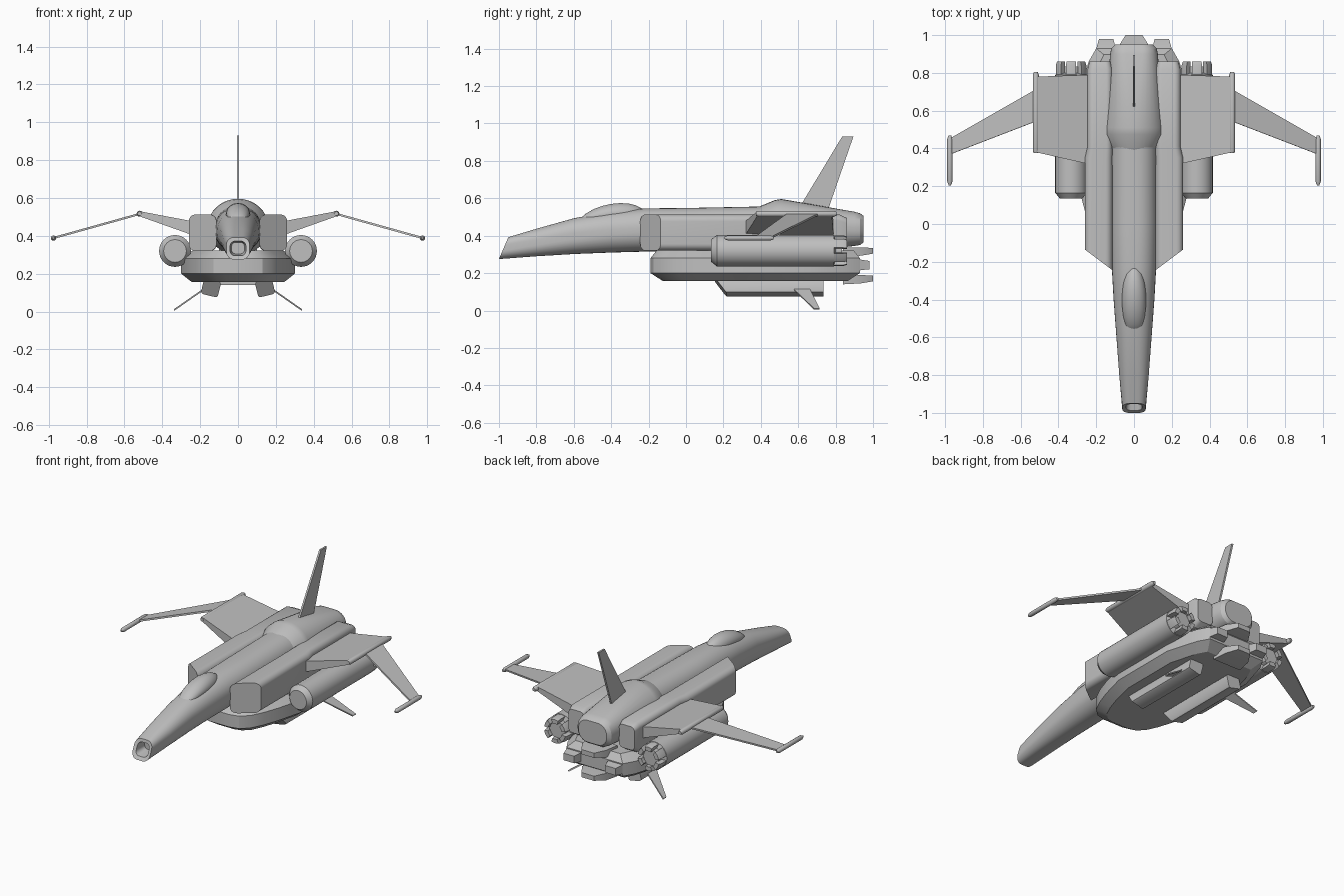
import bpy, bmesh, math
from mathutils import Vector, Matrix

cube = bpy.data.objects.get("Cube")
if cube:
    bpy.data.objects.remove(cube, do_unlink=True)

grey = bpy.data.materials.new("hull grey")
grey.use_nodes = True
GREY = (0.52, 0.52, 0.52, 1)
grey.diffuse_color = GREY
bsdf = next(n for n in grey.node_tree.nodes if n.type == 'BSDF_PRINCIPLED')
bsdf.inputs["Base Color"].default_value = GREY


def loft(name, rings, mirror=False, angle=30):
    """Skin a list of equal-length closed rings and cap both ends."""
    bm = bmesh.new()
    loops = [[bm.verts.new(p) for p in ring] for ring in rings]
    n = len(loops[0])
    for a, b in zip(loops, loops[1:]):
        for i in range(n):
            j = (i + 1) % n
            bm.faces.new((a[i], a[j], b[j], b[i]))
    bm.faces.new(loops[0][::-1])
    bm.faces.new(loops[-1])
    bmesh.ops.remove_doubles(bm, verts=bm.verts[:], dist=1e-5)
    bmesh.ops.recalc_face_normals(bm, faces=bm.faces[:])
    mesh = bpy.data.meshes.new(name)
    bm.to_mesh(mesh)
    bm.free()
    mesh.materials.append(grey)
    ob = bpy.data.objects.new(name, mesh)
    bpy.context.scene.collection.objects.link(ob)
    bpy.ops.object.select_all(action='DESELECT')
    ob.select_set(True)
    bpy.context.view_layer.objects.active = ob
    bpy.ops.object.shade_smooth_by_angle(angle=math.radians(angle))
    if mirror:
        mod = ob.modifiers.new("Mirror", 'MIRROR')
        mod.use_mirror_merge = False
    return ob


def section(y, x, z0, z1, hw, round_=1.0, dydx=0.0, dydz=0.0, steps=8):
    """Cross-section facing y; round_ = 1 is an ellipse, less is a rounded box."""
    hh, zc = (z1 - z0) / 2, (z0 + z1) / 2
    r = min(hw, hh) if round_ < 1 else None
    rx, rz = (hw, hh) if r is None else (r * round_, r * round_)
    pts = []
    for q, (sx, sz) in enumerate([(1, 1), (-1, 1), (-1, -1), (1, -1)]):
        for k in range(steps + 1):
            a = math.pi / 2 * (q + k / steps)
            dx = sx * (hw - rx) + rx * math.cos(a)
            dz = sz * (hh - rz) + rz * math.sin(a)
            pts.append((x + dx, y + dydx * dx + dydz * dz, zc + dz))
    return pts


def box(x0, x1, y, z0, z1):
    return [(x0, y, z0), (x1, y, z0), (x1, y, z1), (x0, y, z1)]


def plate(name, outline, thick, mirror=False):
    """Flat panel with the given 3D outline, thickened along its normal."""
    p = [Vector(v) for v in outline]
    n = (p[1] - p[0]).cross(p[2] - p[0]).normalized() * thick / 2
    return loft(name, [[v - n for v in p], [v + n for v in p]], mirror)


# Fuselage with hollow, raked nose
loft("fuselage", [
    section(-0.90, 0, 0.305, 0.365, 0.034, 0.7),
    section(-0.97, 0, 0.295, 0.372, 0.042, 0.7, dydz=0.43),
    section(-0.975, 0, 0.275, 0.392, 0.062, 0.7, dydz=0.43),
    section(-0.80, 0, 0.290, 0.437, 0.078, 0.8),
    section(-0.60, 0, 0.302, 0.493, 0.093, 0.85),
    section(-0.40, 0, 0.310, 0.530, 0.108, 0.9),
    section(-0.22, 0, 0.315, 0.546, 0.118, 0.9),
    section(0.00, 0, 0.318, 0.548, 0.122, 0.9),
    section(0.45, 0, 0.320, 0.557, 0.122, 0.9),
])

# Canopy blister
loft("canopy", [section(-0.40 + 0.19 * math.sin(t), 0, 0.46,
                        0.46 + 0.008 + 0.102 * math.cos(t) + 0.03 * math.sin(t),
                        0.002 + 0.062 * math.cos(t))
                for t in [math.pi * (i / 12 - 0.5) for i in range(13)]])

# Flared rear engine casing
loft("rear_casing", [
    section(0.39, 0, 0.325, 0.555, 0.120),
    section(0.475, 0, 0.300, 0.590, 0.163),
    section(0.51, 0, 0.300, 0.596, 0.160),
    section(0.90, 0, 0.345, 0.528, 0.126, 0.9),
    section(0.93, 0, 0.350, 0.520, 0.120, 0.9),
    section(0.95, 0, 0.365, 0.505, 0.100, 0.9),
])

# Side intake boxes with swept front faces
loft("intake_boxes", [
    section(-0.19, 0.187, 0.32, 0.513, 0.073, 0.5, dydx=0.75),
    section(0.35, 0.187, 0.32, 0.513, 0.073, 0.5),
    section(0.41, 0.180, 0.32, 0.513, 0.066, 0.5),
    section(0.82, 0.180, 0.32, 0.513, 0.066, 0.5),
    section(0.86, 0.180, 0.345, 0.495, 0.055, 0.5),
], mirror=True)

# Lower hull: plan outline stacked in chamfered layers
half = [(0.07, -0.19), (0.13, -0.175), (0.18, -0.13), (0.22, -0.05),
        (0.255, 0.05), (0.30, 0.22), (0.30, 0.66), (0.24, 0.86), (0.20, 0.93)]
plan = half + [(-x, y) for x, y in reversed(half)]
layers = [(0.157, 0.82, 0.88), (0.20, 1, 1), (0.28, 1, 1), (0.322, 0.80, 0.94)]
loft("lower_hull", [[(x * sx, 0.37 + (y - 0.37) * sy, z) for x, y in plan]
                    for z, sx, sy in layers], angle=25)

# Thruster blocks on the hull's tail
for label, z in (("upper", 0.318), ("lower", 0.17)):
    loft(label + "_tail_block", [box(-0.10, 0.10, 0.84, z - 0.03, z + 0.02),
                                 box(-0.085, 0.085, 0.935, z - 0.025, z + 0.02),
                                 box(-0.045, 0.045, 1.0, z - 0.014, z + 0.016)])
loft("side_tail_blocks", [box(0.09, 0.21, 0.90, 0.21, 0.28),
                          box(0.10, 0.195, 0.945, 0.217, 0.27),
                          box(0.11, 0.185, 0.98, 0.22, 0.265)], mirror=True)

# Side engines
EX, EZ = 0.333, 0.32
loft("side_engines", [section(y, EX, EZ - r, EZ + r, r) for y, r in
                      ((0.135, 0.06), (0.165, 0.084), (0.79, 0.084),
                       (0.80, 0.055), (0.835, 0.055))], mirror=True)

# Nozzle petals around each engine
for i in range(6):
    rings = []
    for y, grow in ((0.78, 0), (0.84, 0), (0.86, -0.006)):
        ring = []
        for r, offs in ((0.05, (-1, 0, 1)), (0.082 + grow, (1, 0, -1))):
            for o in offs:
                a = math.radians(60 * i + 30 + 19 * o)
                ring.append((EX + r * math.cos(a), y, EZ + r * math.sin(a)))
        rings.append(ring)
    loft("nozzle_petal_%d" % (i + 1), rings, mirror=True)

# Inner wings: thick wedges with a tip rail
loft("inner_wings", [
    [(0.23, 0.315, 0.40), (0.23, 0.79, 0.40), (0.23, 0.79, 0.475), (0.23, 0.315, 0.475)],
    [(0.52, 0.38, 0.503), (0.52, 0.78, 0.503), (0.52, 0.78, 0.53), (0.52, 0.38, 0.53)],
], mirror=True)
loft("wing_rails", [section(y, 0.52, 0.517 - r, 0.517 + r, r, steps=3)
                    for y, r in ((0.375, 0.011), (0.39, 0.016), (0.79, 0.016), (0.805, 0.01))],
     mirror=True)

# Outer wings and tip pods
plate("outer_wings", [(0.515, 0.545, 0.517), (0.97, 0.37, 0.39),
                      (0.97, 0.455, 0.39), (0.515, 0.715, 0.517)], 0.011, True)
loft("wingtip_pods", [section(y, 0.975, 0.388 - r, 0.388 + r, r, steps=4)
                      for y, r in ((0.205, 0.006), (0.225, 0.014), (0.45, 0.014), (0.468, 0.008))],
     mirror=True)

# Tail fin
plate("tail_fin", [(0, 0.60, 0.54), (0, 0.76, 0.54), (0, 0.895, 0.93), (0, 0.835, 0.93)], 0.012)

# Belly pods, tilted outward, with raked fronts
pod = loft("belly_pods", [section(0.185, 0, -0.042, 0.042, 0.046, 0.3, dydz=-0.75, steps=2),
                          section(0.735, 0, -0.042, 0.042, 0.046, 0.3, steps=2)], mirror=True)
pod.data.transform(Matrix.Translation((0.143, 0, 0.125)) @ Matrix.Rotation(math.radians(-14), 4, 'Y')
                   @ Matrix.Scale(-1, 4, (1, 0, 0)))
pod.data.flip_normals()

# Belly fins
plate("belly_fins", [(0.18, 0.57, 0.118), (0.18, 0.66, 0.118),
                     (0.338, 0.715, 0.008), (0.338, 0.685, 0.008)], 0.008, True)
